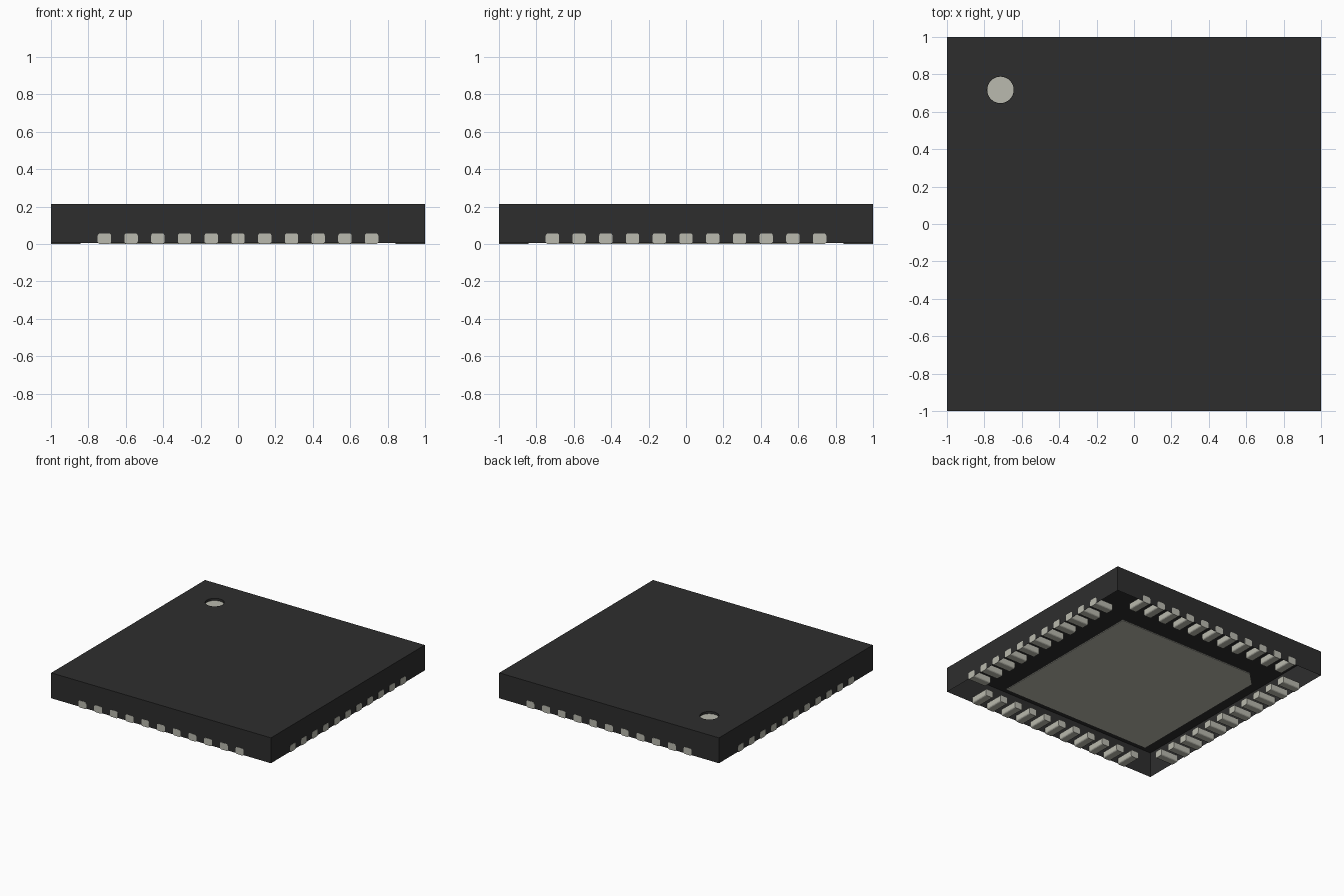
import bpy, bmesh, math
from mathutils import Matrix, Vector

if "Cube" in bpy.data.objects:
    bpy.data.objects.remove(bpy.data.objects["Cube"], do_unlink=True)

HALF = 0.9985                      # body half width
BOTTOM, TOP = 0.0057, 0.2143       # body underside and top
PITCH, PINS = 0.1429, 11
PIN_L, PIN_W, PIN_H = 0.158, 0.0714, 0.0571
MARK = Vector((-0.714, 0.717))
MARK_R, MARK_DEPTH = 0.071, 0.02


def material(name, rgb):
    m = bpy.data.materials.new(name)
    m.use_nodes = True
    col = (*rgb, 1.0)
    m.diffuse_color = col
    m.node_tree.nodes["Principled BSDF"].inputs["Base Color"].default_value = col
    return m


def make_object(name, bm, mat):
    mesh = bpy.data.meshes.new(name)
    bm.to_mesh(mesh)
    bm.free()
    mesh.materials.append(mat)
    ob = bpy.data.objects.new(name, mesh)
    bpy.context.collection.objects.link(ob)
    return ob


def loop(bm, points):
    vs = [bm.verts.new(p) for p in points]
    return [bm.edges.new((vs[i], vs[(i + 1) % len(vs)])) for i in range(len(vs))]


def drop(bm, edges, depth):
    """Extrude an edge loop straight down and return the new edges."""
    geom = bmesh.ops.extrude_edge_only(bm, edges=edges)["geom"]
    verts = [g for g in geom if isinstance(g, bmesh.types.BMVert)]
    bmesh.ops.translate(bm, verts=verts, vec=(0, 0, -depth))
    vs = set(verts)
    return [g for g in geom if isinstance(g, bmesh.types.BMEdge)
            and g.verts[0] in vs and g.verts[1] in vs]


def circle(z, r, n=48):
    return [(MARK.x + r * math.cos(2 * math.pi * i / n),
             MARK.y + r * math.sin(2 * math.pi * i / n), z) for i in range(n)]


black = material("black plastic", (0.027, 0.027, 0.027))
metal = material("tinned metal", (0.49, 0.49, 0.425))

# Body: open-bottomed shell with a round recess in its top
bm = bmesh.new()
outer = loop(bm, [(x * HALF, y * HALF, TOP) for x, y in ((-1, -1), (1, -1), (1, 1), (-1, 1))])
hole = loop(bm, circle(TOP, MARK_R))
bmesh.ops.triangle_fill(bm, edges=outer + hole, use_beauty=True, normal=(0, 0, 1))
drop(bm, outer, TOP - BOTTOM)
floor = drop(bm, hole, MARK_DEPTH)
bmesh.ops.contextual_create(bm, geom=floor)
bmesh.ops.recalc_face_normals(bm, faces=bm.faces)
top_face = min((f for f in bm.faces if f.normal.z ** 2 > 0.9),
               key=lambda f: -f.calc_center_median().z)
if top_face.normal.z < 0:
    bmesh.ops.reverse_faces(bm, faces=bm.faces)
make_object("body", bm, black)

# Orientation mark lying in the recess
bm = bmesh.new()
bm.faces.new([bm.verts.new(p) for p in circle(TOP - MARK_DEPTH + 0.002, MARK_R * 0.995)])
make_object("orientation_mark", bm, metal)

# Contact pins: one rounded bar, repeated along each of the four sides
bm = bmesh.new()
bmesh.ops.create_cube(bm, size=1, matrix=Matrix.Translation((0, -1 + PIN_L / 2, PIN_H / 2))
                      @ Matrix.Diagonal((PIN_W, PIN_L, PIN_H, 1)))
long_edges = [e for e in bm.edges if abs(e.verts[0].co.y - e.verts[1].co.y) > 0.01]
bmesh.ops.bevel(bm, geom=long_edges, offset=0.0125, segments=3, profile=0.5, affect='EDGES')
pin = bpy.data.meshes.new("pin")
bm.to_mesh(pin)
bm.free()

for side, name in enumerate(("front", "left", "back", "right")):
    bm = bmesh.new()
    turn = Matrix.Rotation(side * math.pi / 2, 4, 'Z')
    for i in range(PINS):
        start = len(bm.verts)
        bm.from_mesh(pin)
        bm.verts.ensure_lookup_table()
        move = turn @ Matrix.Translation(((i - (PINS - 1) / 2) * PITCH, 0, 0))
        bmesh.ops.transform(bm, matrix=move, verts=bm.verts[start:])
    make_object(name + "_pins", bm, metal)
bpy.data.meshes.remove(pin)

# Thermal pad underneath, with one corner cut off beside the mark
P, CUT = 0.683, 0.115
bm = bmesh.new()
face = bm.faces.new([bm.verts.new((x, y, 0)) for x, y in
                     ((-P, -P), (P, -P), (P, P), (-P + CUT, P), (-P, P - CUT))])
up = bmesh.ops.extrude_face_region(bm, geom=[face], use_keep_orig=True)["geom"]
bmesh.ops.translate(bm, verts=[g for g in up if isinstance(g, bmesh.types.BMVert)],
                    vec=(0, 0, 0.0075))
bmesh.ops.recalc_face_normals(bm, faces=bm.faces)
make_object("thermal_pad", bm, metal)
